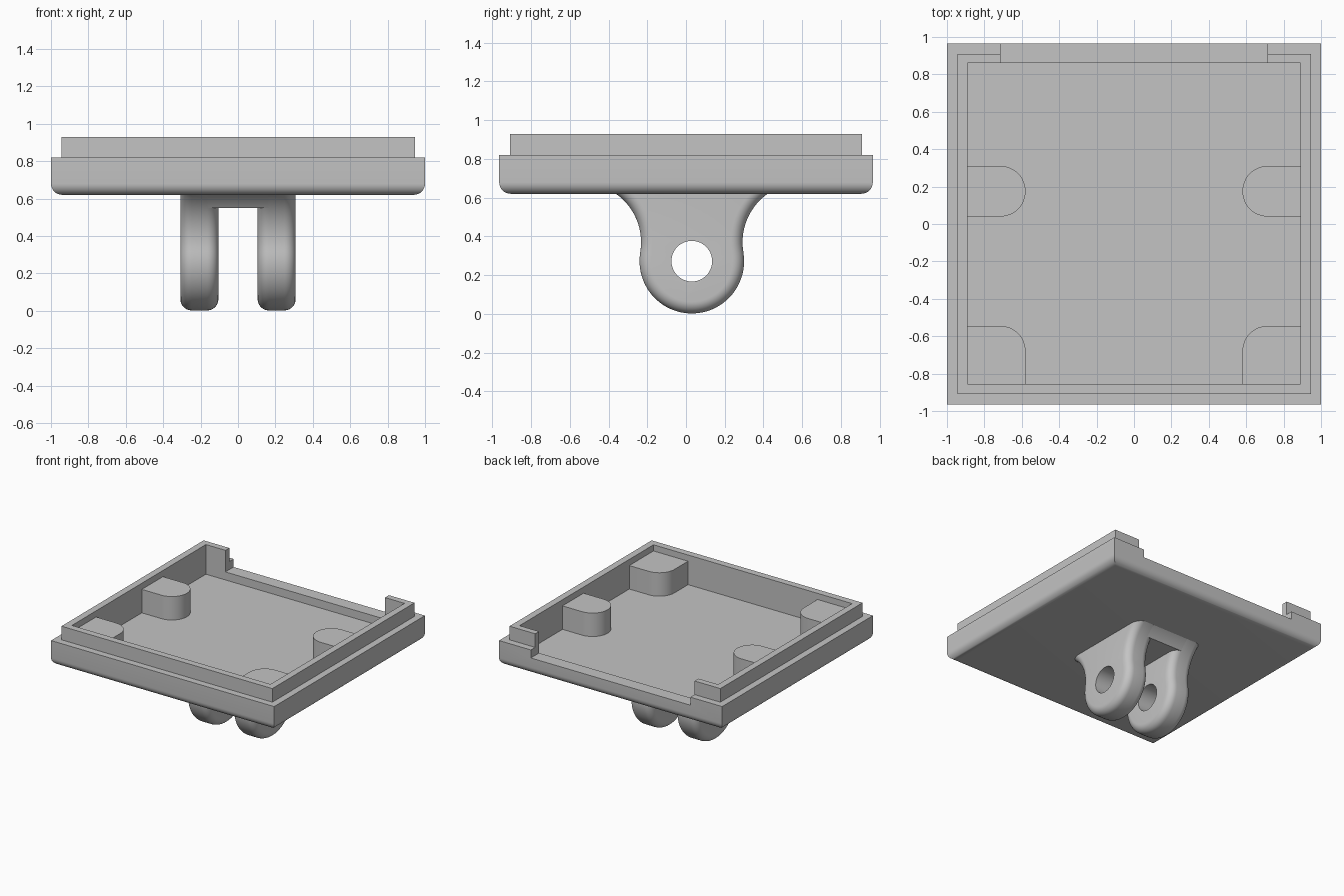
import bpy, bmesh
from math import sin, cos, pi, asin, atan2, hypot, radians

if "Cube" in bpy.data.objects:
    bpy.data.objects.remove(bpy.data.objects["Cube"], do_unlink=True)

grey = bpy.data.materials.new("light grey plastic")
grey.use_nodes = True
COLOUR = (0.55, 0.55, 0.55, 1)
grey.diffuse_color = COLOUR
grey.node_tree.nodes["Principled BSDF"].inputs["Base Color"].default_value = COLOUR


def finish(bm, name):
    bmesh.ops.recalc_face_normals(bm, faces=bm.faces[:])
    mesh = bpy.data.meshes.new(name)
    bm.to_mesh(mesh)
    bm.free()
    mesh.materials.append(grey)
    ob = bpy.data.objects.new(name, mesh)
    bpy.context.collection.objects.link(ob)
    return ob


def loft(name, rings):
    """Closed solid through matching rings of points, capped at both ends."""
    bm = bmesh.new()
    loops = [[bm.verts.new(p) for p in ring] for ring in rings]
    for a, b in zip(loops, loops[1:]):
        for i in range(len(a)):
            j = (i + 1) % len(a)
            bm.faces.new((a[i], a[j], b[j], b[i]))
    bm.faces.new(loops[0])
    bm.faces.new(loops[-1])
    return finish(bm, name)


def box(name, x0, x1, y0, y1, z0, z1, round_bottom=0):
    bm = bmesh.new()
    bmesh.ops.create_cube(bm, size=1)
    for v in bm.verts:
        v.co = (x1 if v.co.x > 0 else x0, y1 if v.co.y > 0 else y0, z1 if v.co.z > 0 else z0)
    if round_bottom:
        edges = [e for e in bm.edges if all(v.co.z == e.verts[0].co.z and v.co.z < (z0 + z1) / 2 for v in e.verts)]
        bmesh.ops.bevel(bm, geom=edges, offset=round_bottom, segments=8, profile=0.5, affect='EDGES')
    return finish(bm, name)


def combine(ob, tool, operation):
    mod = ob.modifiers.new("combine", 'BOOLEAN')
    mod.operation, mod.object, mod.solver = operation, tool, 'EXACT'
    dg = bpy.context.evaluated_depsgraph_get()
    mesh = bpy.data.meshes.new_from_object(ob.evaluated_get(dg))
    ob.modifiers.clear()
    ob.data = mesh
    bpy.data.objects.remove(tool, do_unlink=True)


# Tray: rounded-bottom slab, raised lip, hollow, and wide notch at the back
BASE, RIM, TOP, FLOOR = 0.62, 0.82, 0.93, 0.69
tray = box("tray", -1, 1, -0.965, 0.965, BASE, RIM, 0.06)
combine(tray, box("lip", -0.945, 0.945, -0.91, 0.91, RIM - 0.05, TOP), 'UNION')
combine(tray, box("hollow", -0.89, 0.89, -0.855, 0.86, FLOOR, 1.1), 'DIFFERENCE')
combine(tray, box("notch", -0.715, 0.715, 0.8, 1.1, 0.755, 1.1), 'DIFFERENCE')


# Corner and side posts with rounded inner corners
def post(name, side, y0, y1, round_front):
    r, tip, wall = 0.134, 0.58, 0.9
    outline = [(wall, y1)]
    outline += [(tip + r - r * sin(t), y1 - r + r * cos(t)) for t in [pi / 2 * i / 12 for i in range(13)]]
    if round_front:
        outline += [(tip + r - r * cos(t), y0 + r - r * sin(t)) for t in [pi / 2 * i / 12 for i in range(13)]]
    else:
        outline.append((tip, y0))
    outline.append((wall, y0))
    return loft(name, [[(side * x, y, z) for x, y in outline] for z in (FLOOR - 0.02, 0.88)])


for side, word in ((1, "left"), (-1, "right")):
    post(word + "_side_post", side, 0.04, 0.31, True)
    post(word + "_front_post", side, -0.865, -0.545, False)

# Hinge outline: round eye flowing through concave fillets into the tray
CY, CZ, EYE, FILLET, CAP = 0.03, 0.272, 0.27, 0.306, 0.645
FY, FZ = 0.568, 0.37
TANGENT = atan2(FZ - CZ, FY)


def fillet(d, start):
    """Half-outline of one fillet, from angle start up to the cap height."""
    r = FILLET + d
    end = asin((CAP - FZ) / r)
    angles = [start + (end - start) * i / 16 for i in range(17)]
    return [(FY - r * cos(a), FZ + r * sin(a)) for a in angles]


def hinge_outline(d):
    flare = fillet(d, -TANGENT)
    sweep = pi + 2 * TANGENT
    eye = [(EYE - d) * 1.0 for _ in range(47)]
    pts = [(r * cos(TANGENT - sweep * (i + 1) / 48), CZ + r * sin(TANGENT - sweep * (i + 1) / 48))
           for i, r in enumerate(eye)]
    pts = flare[::-1] + pts + [(-y, z) for y, z in flare]
    return [(CY + y, z) for y, z in pts]


# Two prongs with rounded edges and a pin hole
ROUND, INNER, OUTER = 0.06, 0.105, 0.308
steps = [pi / 2 * i / 8 for i in range(9)]
layers = [(INNER + ROUND * (1 - sin(t)), ROUND * (1 - cos(t))) for t in steps][::-1]
layers += [(OUTER - ROUND * (1 - sin(t)), ROUND * (1 - cos(t))) for t in steps]
prongs = []
for side, word in ((1, "left"), (-1, "right")):
    prong = loft(word + "_prong", [[(side * x, y, z) for y, z in hinge_outline(d)] for x, d in layers])
    circle = [2 * pi * i / 48 for i in range(48)]
    pin = loft("pin_hole", [[(x, CY + 0.105 * cos(t), CZ + 0.105 * sin(t)) for t in circle] for x in (-0.5, 0.5)])
    combine(prong, pin, 'DIFFERENCE')
    prongs.append(prong)

# Short bridge joining the prongs under the tray
flare = fillet(0, asin((0.55 - FZ) / FILLET))
outline = [(CY + y, z) for y, z in flare] + [(CY - y, z) for y, z in flare[::-1]]
bridge = loft("prong_bridge", [[(x, y, z) for y, z in outline] for x in (-0.165, 0.165)])

# Smooth curved surfaces while keeping edges crisp
for ob in bpy.context.scene.objects:
    ob.select_set(ob.type == 'MESH')
bpy.context.view_layer.objects.active = tray
bpy.ops.object.shade_smooth_by_angle(angle=radians(30))
